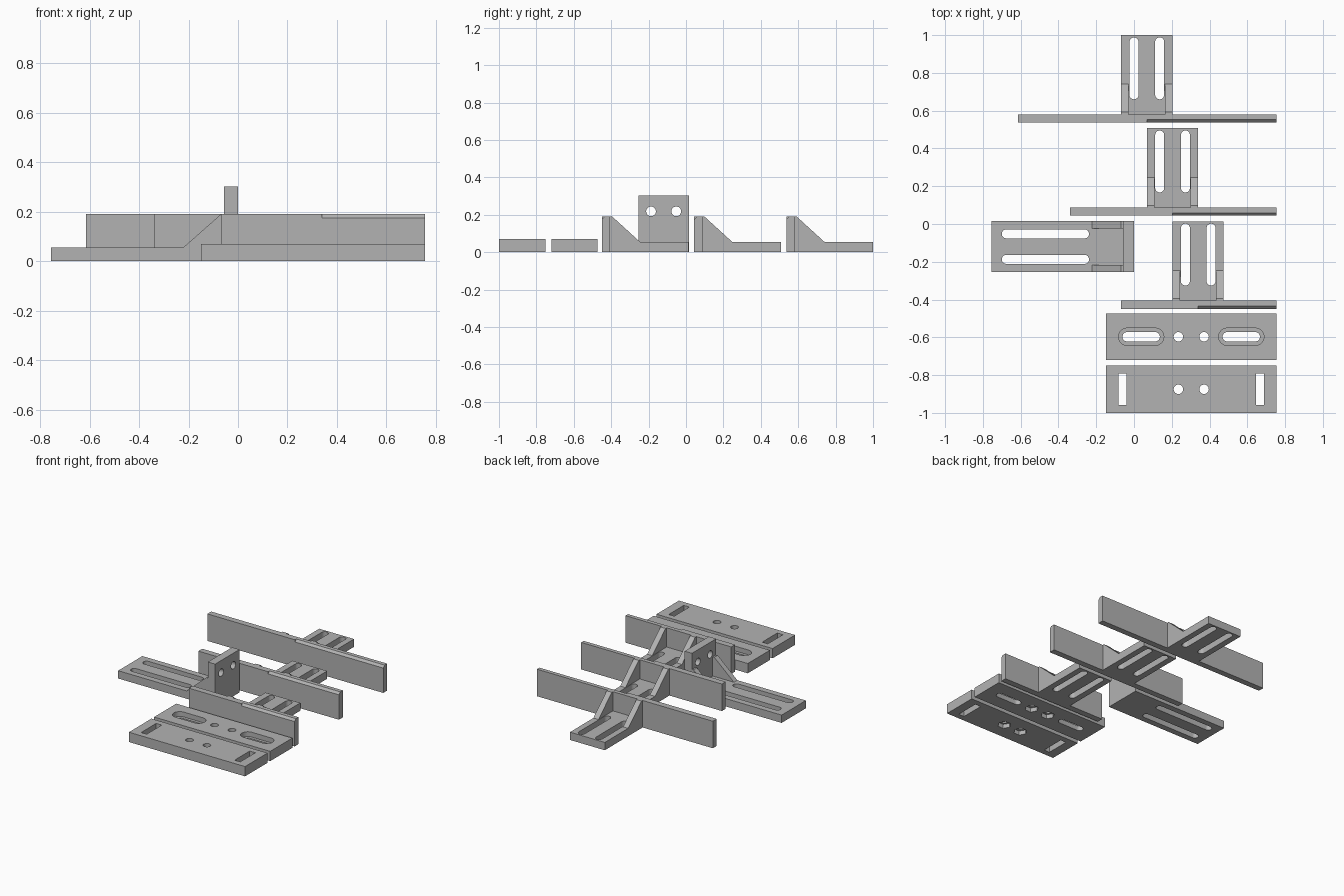
import bpy, bmesh, math
from mathutils import Vector

if "Cube" in bpy.data.objects:
    bpy.data.objects.remove(bpy.data.objects["Cube"])

grey = bpy.data.materials.new("light grey")
grey.diffuse_color = (0.45, 0.45, 0.45, 1)
grey.use_nodes = True
grey.node_tree.nodes["Principled BSDF"].inputs["Base Color"].default_value = grey.diffuse_color


def prism(name, outline, axis, lo, hi):
    """Extrude a 2D outline along an axis; the outline uses the other two axes in x, y, z order."""
    k = "xyz".index(axis)
    bm = bmesh.new()

    def place(p, t):
        c = list(p)
        c.insert(k, t)
        return bm.verts.new(c)
    a = [place(p, lo) for p in outline]
    b = [place(p, hi) for p in outline]
    bm.faces.new(a)
    bm.faces.new(b[::-1])
    for i in range(len(a)):
        j = (i + 1) % len(a)
        bm.faces.new((a[i], b[i], b[j], a[j]))
    bmesh.ops.recalc_face_normals(bm, faces=bm.faces)
    me = bpy.data.meshes.new(name)
    bm.to_mesh(me)
    bm.free()
    me.materials.append(grey)
    ob = bpy.data.objects.new(name, me)
    bpy.context.collection.objects.link(ob)
    return ob


def rect(x0, x1, y0, y1):
    return [(x0, y0), (x1, y0), (x1, y1), (x0, y1)]


def box(name, x0, x1, y0, y1, z0, z1):
    return prism(name, rect(x0, x1, y0, y1), "z", z0, z1)


def ngon(cx, cy, r, n=24):
    return [(cx + r * math.cos(math.tau * i / n), cy + r * math.sin(math.tau * i / n)) for i in range(n)]


def slot(x0, x1, y0, y1, n=12):
    """Round-ended slot filling the given rectangle."""
    r = min(x1 - x0, y1 - y0) / 2
    c0, c1 = Vector((x0 + r, y0 + r)), Vector((x1 - r, y1 - r))
    start = math.atan2((c1 - c0).y, (c1 - c0).x) - math.pi / 2
    pts = []
    for c, s in ((c1, start), (c0, start + math.pi)):
        for i in range(n + 1):
            a = s + math.pi * i / n
            pts.append((c.x + r * math.cos(a), c.y + r * math.sin(a)))
    return pts


def combine(ob, others, op):
    for other in others:
        m = ob.modifiers.new("join", "BOOLEAN")
        m.operation, m.object, m.solver = op, other, "EXACT"
        bpy.context.view_layer.objects.active = ob
        bpy.ops.object.modifier_apply(modifier=m.name)
        bpy.data.objects.remove(other, do_unlink=True)


def finish(ob):
    bpy.ops.object.select_all(action="DESELECT")
    ob.select_set(True)
    bpy.context.view_layer.objects.active = ob
    bpy.ops.object.shade_smooth_by_angle(angle=math.radians(25))


def cut(name, outline, lo=-0.1, hi=0.4, axis="z"):
    return prism(name, outline, axis, lo, hi)


FOOT, TOP = 0.055, 0.19

# Three wide-wall brackets: each has a long wall, a slotted foot and two gussets
for name, wall_x, foot_x, y in (("front_bracket", -0.068, 0.204, -0.449),
                                ("middle_bracket", -0.34, 0.068, 0.044),
                                ("back_bracket", -0.615, -0.068, 0.537)):
    back, end = y + 0.043, y + 0.463
    ob = box(name, wall_x, 0.755, y, back, 0, TOP)
    parts = [box("foot", foot_x, foot_x + 0.271, y + 0.02, end, 0, FOOT)]
    for gx in (foot_x, foot_x + 0.231):
        profile = [(y + 0.02, 0.02), (back + 0.16, 0.02), (back + 0.16, FOOT),
                   (back + 0.012, TOP), (y + 0.02, TOP)]
        parts.append(prism("gusset", profile, "x", gx, gx + 0.04))
    combine(ob, parts, "UNION")
    cuts = [cut("slot", slot(foot_x + c - 0.024, foot_x + c + 0.024, end - 0.34, end - 0.012))
            for c in (0.068, 0.204)]
    # Bevel along the top front edge, right of the foot's centre
    bevel = [(y - 0.02, TOP - 0.035), (y - 0.02, TOP + 0.02), (y + 0.035, TOP + 0.02)]
    cuts.append(cut("bevel", bevel, foot_x + 0.136, 0.8, "x"))
    combine(ob, cuts, "DIFFERENCE")
    finish(ob)

# Tall bracket with a long slotted foot pointing left
Y0, Y1 = -0.254, 0.015
tall = box("tall_bracket", -0.057, 0, Y0, Y1, 0, 0.303)
parts = [box("foot", -0.755, -0.03, Y0, Y1, 0, FOOT)]
for gy in (Y0, Y1 - 0.038):
    profile = [(-0.03, 0.02), (-0.222, 0.02), (-0.222, FOOT), (-0.069, TOP), (-0.03, TOP)]
    parts.append(prism("gusset", profile, "y", gy, gy + 0.038))
combine(tall, parts, "UNION")
cuts = []
for cy in (-0.187, -0.052):
    cuts.append(cut("slot", slot(-0.70, -0.238, cy - 0.024, cy + 0.024)))
    cuts.append(cut("hole", ngon(cy, 0.218, 0.026), -0.2, 0.1, "x"))
combine(tall, cuts, "DIFFERENCE")
finish(tall)

# Two flat plates with bolt holes and hexagonal nut pockets underneath
for name, y0, y1 in (("slotted_plate", -0.72, -0.474), ("end_plate", -1.0, -0.75)):
    plate = box(name, -0.149, 0.755, y0, y1, 0, 0.069)
    cy = (y0 + y1) / 2
    cuts = []
    for cx in (0.235, 0.371):
        cuts.append(cut("hole", ngon(cx, cy, 0.025)))
        cuts.append(cut("nut_pocket", ngon(cx, cy, 0.045, 6), -0.1, 0.03))
    for s in (-1, 1):
        if name == "slotted_plate":
            cx = 0.303 + s * 0.265
            cuts.append(cut("slot", slot(cx - 0.099, cx + 0.099, cy - 0.025, cy + 0.025)))
            cuts.append(cut("recess", slot(cx - 0.12, cx + 0.12, cy - 0.046, cy + 0.046), 0.035, 0.2))
        else:
            cx = 0.303 + s * 0.364
            cuts.append(cut("slot", rect(cx - 0.022, cx + 0.022, cy - 0.084, cy + 0.084)))
    combine(plate, cuts, "DIFFERENCE")
    finish(plate)
